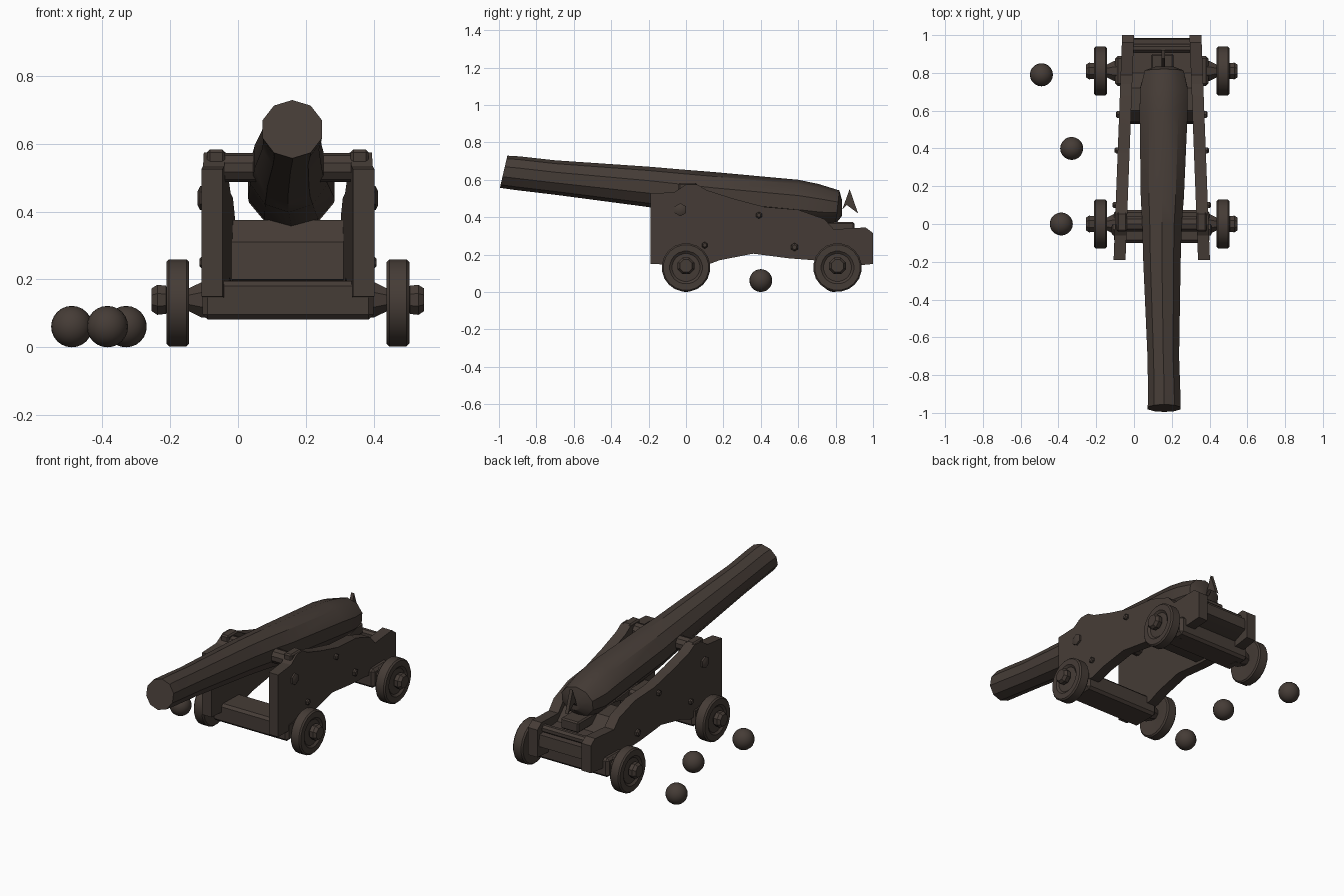
import bpy, bmesh, math
from mathutils import Vector, Matrix

cube = bpy.data.objects.get("Cube")
if cube:
    bpy.data.objects.remove(cube)

# One dark bronze-brown finish for everything
mat = bpy.data.materials.new("dark_brown")
mat.use_nodes = True
brown = (0.060, 0.045, 0.037, 1)
mat.diffuse_color = brown
shader = mat.node_tree.nodes["Principled BSDF"]
shader.inputs["Base Color"].default_value = brown
shader.inputs["Roughness"].default_value = 0.8

MID = 0.147          # centre line of the gun
AXLES = (0.0, 0.81)  # front and rear axle positions


def finish(name, bm, angle=35):
    bmesh.ops.recalc_face_normals(bm, faces=bm.faces)
    mesh = bpy.data.meshes.new(name)
    bm.to_mesh(mesh)
    bm.free()
    mesh.materials.append(mat)
    ob = bpy.data.objects.new(name, mesh)
    bpy.context.collection.objects.link(ob)
    bpy.ops.object.select_all(action='DESELECT')
    ob.select_set(True)
    bpy.context.view_layer.objects.active = ob
    bpy.ops.object.shade_smooth_by_angle(angle=math.radians(angle))
    return ob


def loft(name, rings, angle=35):
    """Skin a list of equal point rings and cap both ends."""
    bm = bmesh.new()
    rows = [[bm.verts.new(p) for p in ring] for ring in rings]
    n = len(rows[0])
    for a, b in zip(rows, rows[1:]):
        for i in range(n):
            bm.faces.new((a[i], a[(i + 1) % n], b[(i + 1) % n], b[i]))
    bm.faces.new(rows[0])
    bm.faces.new(rows[-1])
    return finish(name, bm, angle)


def lathe_x(name, x, y, z, profile, side, sides=16):
    """Turn (offset, radius) pairs about an axis along x."""
    rings = []
    for off, r in profile:
        turn = [2 * math.pi * (i + 0.5) / sides for i in range(sides)]
        rings.append([(x + side * off, y + r * math.cos(t), z + r * math.sin(t)) for t in turn])
    return loft(name, rings)


def box(name, lo, hi, bevel=0.008):
    lo, hi = Vector(lo), Vector(hi)
    bm = bmesh.new()
    bmesh.ops.create_cube(bm, size=1)
    bmesh.ops.transform(bm, verts=bm.verts,
                        matrix=Matrix.Translation((lo + hi) / 2) @ Matrix.Diagonal((*(hi - lo), 1)))
    bmesh.ops.bevel(bm, geom=bm.edges[:], offset=bevel, segments=1, affect='EDGES')
    return finish(name, bm)


# Barrel: tapering rings of (y, centre x, centre z, half width, half height, lean)
stations = [(-0.975, 0.160, 0.643, 0.092, 0.086, 0.02),
            (-0.90, 0.160, 0.635, 0.090, 0.090, 0.01),
            (-0.70, 0.155, 0.612, 0.088, 0.092, 0),
            (-0.20, 0.148, 0.562, 0.104, 0.108, 0),
            (0.00, 0.148, 0.538, 0.110, 0.115, 0),
            (0.14, 0.150, 0.520, 0.120, 0.122, 0),
            (0.60, 0.157, 0.478, 0.134, 0.122, 0),
            (0.72, 0.158, 0.462, 0.132, 0.115, -0.01),
            (0.81, 0.160, 0.453, 0.108, 0.090, 0.01),
            (0.835, 0.162, 0.448, 0.045, 0.040, 0)]
rings = []
for y, cx, cz, rx, rz, lean in stations:
    ts = [2 * math.pi * (i + 0.5) / 10 for i in range(10)]
    rings.append([(cx + rx * math.cos(t), y + lean * math.sin(t), cz + rz * math.sin(t)) for t in ts])
loft("barrel", rings)

# Pointed breech fin
loft("breech_fin", [[(x, 0.835, 0.44), (x, 0.875, 0.55), (x, 0.92, 0.42), (x, 0.86, 0.465)]
                    for x in (0.145, 0.165)])

# Carriage cheeks: one side profile, toed in slightly towards the rear
cheek = [(-0.19, 0.15), (-0.19, 0.525), (-0.06, 0.535), (0.00, 0.575), (0.06, 0.575),
         (0.11, 0.545), (0.25, 0.50), (0.42, 0.455), (0.60, 0.44), (0.74, 0.39),
         (0.79, 0.335), (0.96, 0.345), (1.0, 0.315), (1.0, 0.15), (0.90, 0.14),
         (0.68, 0.17), (0.55, 0.18), (0.36, 0.205), (0.18, 0.17), (0.10, 0.14)]
for side, tag in ((-1, "right"), (1, "left")):
    def layer(depth):
        return [(MID + side * (depth - 0.038 * (y + 0.19)), y, z) for y, z in cheek]
    loft(tag + "_cheek", [layer(0.192), layer(0.255)], 25)

    # Trunnion with its cap and the side fittings
    lathe_x(tag + "_trunnion", MID, 0.0, 0.53, [(0.08, 0.043), (0.235, 0.043)], side, 10)
    a, b = sorted((MID + side * 0.185, MID + side * 0.238))
    box(tag + "_trunnion_cap", (a, -0.04, 0.53), (b, 0.06, 0.583))
    for y, z, r in ((-0.03, 0.44, 0.035), (0.39, 0.41, 0.018), (0.58, 0.24, 0.022), (0.10, 0.25, 0.018)):
        out = 0.25 - 0.038 * (y + 0.19)
        lathe_x(tag + "_bolt", MID, y, z, [(out - 0.02, r), (out + 0.015, r), (out + 0.022, r * 0.6)], side, 6)

    # Wheels, hubs and axle arms
    for y, place in zip(AXLES, ("front", "rear")):
        lathe_x(f"{place}_{tag}_wheel", MID, y, 0.131,
                [(0.297, 0.05), (0.291, 0.09), (0.291, 0.122), (0.299, 0.130), (0.350, 0.130),
                 (0.358, 0.122), (0.358, 0.088), (0.348, 0.075), (0.350, 0.05)], side, 20)
        lathe_x(f"{place}_{tag}_axle", MID, y, 0.140,
                [(0.20, 0.062), (0.255, 0.056), (0.295, 0.035), (0.350, 0.032),
                 (0.360, 0.045), (0.385, 0.048), (0.402, 0.036)], side, 8)

# Axle beams between the cheeks
box("front_axle_beam", (-0.105, -0.10, 0.082), (0.40, 0.075, 0.195), 0.015)
box("rear_axle_beam", (-0.10, 0.73, 0.085), (0.395, 0.89, 0.20), 0.015)

# Rear bed carrying the breech
bed = [(0.53, 0.20), (0.54, 0.31), (0.60, 0.375), (0.72, 0.365), (0.80, 0.29),
       (0.98, 0.28), (0.985, 0.21), (0.88, 0.17), (0.70, 0.18)]
loft("rear_bed", [[(x, y, z) for y, z in bed] for x in (-0.045, 0.34)], 25)

# Wedge under the breech, and the rear cross bar
box("breech_wedge", (0.09, 0.68, 0.31), (0.21, 0.90, 0.375))
lathe_x("rear_cross_bar", MID, 0.93, 0.30, [(-0.20, 0.024), (0.20, 0.024)], 1, 8)

# Three loose shot on the ground
for x, y in ((-0.49, 0.79), (-0.33, 0.40), (-0.385, 0.0)):
    bm = bmesh.new()
    bmesh.ops.create_uvsphere(bm, u_segments=20, v_segments=12, radius=0.061,
                              matrix=Matrix.Translation((x, y, 0.061)))
    finish("shot", bm, 60)
